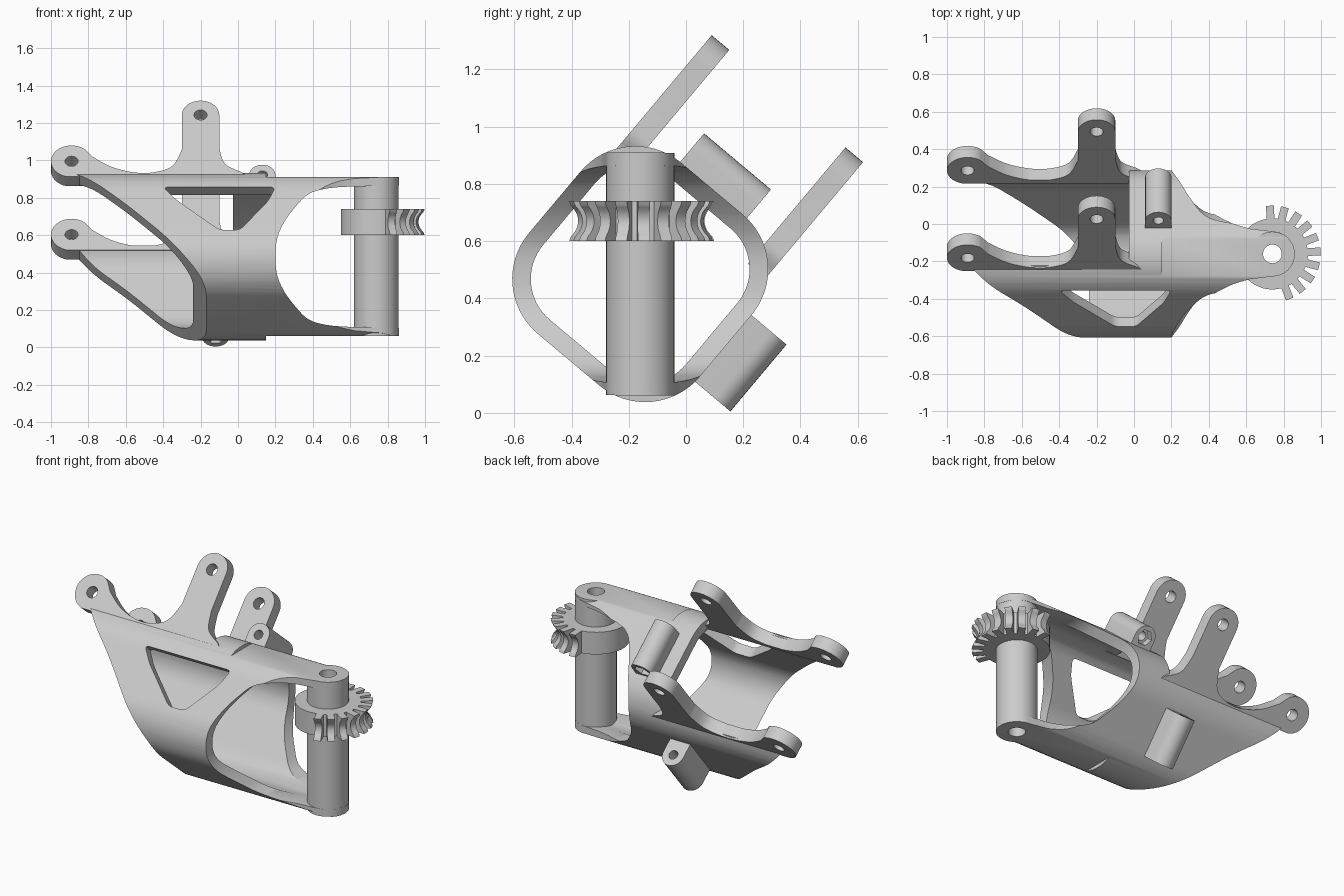
import bpy, bmesh
from math import cos, sin, radians, pi
from mathutils import Matrix, Vector

old = bpy.data.objects.get("Cube")
if old:
    bpy.data.objects.remove(old, do_unlink=True)

grey = bpy.data.materials.new("plain_grey")
grey.use_nodes = True
grey.diffuse_color = (0.6, 0.6, 0.6, 1)
grey.node_tree.nodes["Principled BSDF"].inputs["Base Color"].default_value = (0.6, 0.6, 0.6, 1)

# Tilted frame of the shell: X along the tube, U towards the open back, V towards the upper front
X, Y, Z = Vector((1, 0, 0)), Vector((0, 1, 0)), Vector((0, 0, 1))
U = Vector((0, cos(radians(50)), sin(radians(50))))
V = X.cross(U)
CENTRE = Vector((0, -0.16, 0.485))
HINGE = Vector((0.74, -0.16, 0))


def frame(a, b, origin=CENTRE):
    m = Matrix((a, b, a.cross(b))).transposed().to_4x4()
    m.translation = origin
    return m


XU, XV, UV = frame(X, U), frame(X, V), frame(U, V)
PLAN, FRONT = frame(X, Y, Vector((0, -0.16, 0))), frame(X, Z)
SPINDLE = frame(X, Y, HINGE)


def arc(cx, cy, r, start, end, n=16):
    return [(cx + r * cos(radians(start + (end - start) * i / n)),
             cy + r * sin(radians(start + (end - start) * i / n))) for i in range(n + 1)]


def circle(cx, cy, r, n=32):
    return arc(cx, cy, r, 0, 360, n)[:-1]


def spline(pts, n=5):
    # Smooth curve through a few points
    p = [Vector(q) for q in [pts[0]] + pts + [pts[-1]]]
    out = []
    for a, b, c, d in zip(p, p[1:], p[2:], p[3:]):
        for i in range(n):
            t = i / n
            out.append(tuple(0.5 * (2 * b + (c - a) * t + (2 * a - 5 * b + 4 * c - d) * t ** 2
                                    + (3 * b - a - 3 * c + d) * t ** 3)))
    return out + [tuple(pts[-1])]


def rounded(pts, r, n=5):
    # Polygon with its corners rounded
    out = []
    for i, q in enumerate(pts):
        b = Vector(q)
        a = b + (Vector(pts[i - 1]) - b).normalized() * r
        c = b + (Vector(pts[(i + 1) % len(pts)]) - b).normalized() * r
        out += [tuple(a.lerp(b, k / n).lerp(b.lerp(c, k / n), k / n)) for k in range(n + 1)]
    return out


def prism(name, pts, low, high, m):
    # Closed solid with outward faces, whichever way the profile runs
    bm = bmesh.new()
    rings = [[bm.verts.new(m @ Vector((p[0], p[1], h))) for p in pts] for h in (low, high)]
    bm.faces.new(rings[0][::-1])
    bm.faces.new(rings[1])
    for i in range(len(pts)):
        bm.faces.new((rings[0][i - 1], rings[0][i], rings[1][i], rings[1][i - 1]))
    if bm.calc_volume(signed=True) < 0:
        bmesh.ops.reverse_faces(bm, faces=bm.faces)
    mesh = bpy.data.meshes.new(name)
    bm.to_mesh(mesh)
    bm.free()
    ob = bpy.data.objects.new(name, mesh)
    bpy.context.collection.objects.link(ob)
    return ob


def volume(mesh):
    bm = bmesh.new()
    bm.from_mesh(mesh)
    result = bm.calc_volume(signed=True)
    bm.free()
    return result


def cut(ob, pts, low, high, m, mode="DIFFERENCE"):
    # Boolean that moves on to another solver if the solid is lost
    cutter = prism("cutter", pts, low, high, m)
    backup = ob.data.copy()
    before = volume(backup)
    for solver in ("EXACT", "MANIFOLD", "FLOAT"):
        mod = ob.modifiers.new("cut", "BOOLEAN")
        mod.operation, mod.solver, mod.object = mode, solver, cutter
        bpy.context.view_layer.update()
        bpy.context.view_layer.objects.active = ob
        bpy.ops.object.modifier_apply(modifier=mod.name)
        if 0.1 * before < volume(ob.data) < 1.001 * before:
            break
        ob.data = backup.copy()
    bpy.data.objects.remove(cutter, do_unlink=True)


def box(x0, x1, y0, y1):
    return [(x0, y0), (x1, y0), (x1, y1), (x0, y1)]


def rounded_square(half, r):
    k = half - r
    corners = [(k, k, 0), (-k, k, 90), (-k, -k, 180), (k, -k, 270)]
    return [p for x, y, a in corners for p in arc(x, y, r, a, a + 90)]


# Tubular shell
shell = prism("shell", rounded_square(0.39, 0.25), -0.92, 0.9, UV)
cut(shell, rounded_square(0.325, 0.185), -1.2, 1.2, UV)

# Swept end of the shell
sweep = spline([(-0.9, 0.32), (-0.75, 0.18), (-0.58, 0.02), (-0.39, -0.18),
                (-0.29, -0.28), (-0.2, -0.36), (-0.14, -0.42)])
cut(shell, sweep + [(-0.14, -0.7), (-1.4, -0.7), (-1.4, 0.32)], -0.8, 0.8, XU)

# Open back between the brackets
cut(shell, box(-1.3, -0.03, 0.01, 0.7), -0.265, 0.265, XU)
cut(shell, box(-1.35, -0.028, 0.3, 0.75), -0.7, 0.7, XU)

# Fork opening, tapered fork arms and their flat outer faces
half = [(0.2, 0), (0.21, 0.1), (0.25, 0.19), (0.31, 0.27), (0.37, 0.33),
        (0.45, 0.36), (0.6, 0.375), (1.0, 0.38)]
mouth = spline([(x, -z) for x, z in half[:0:-1]] + half)
cut(shell, mouth, -0.8, 0.8, FRONT)
taper = spline([(0.2, 0.5), (0.36, 0.27), (0.5, 0.175), (0.62, 0.135)])
outline = [(-1.3, 0.7), (0.1, 0.7)] + taper + arc(0.74, 0, 0.12, 85, 0)
outline += [(x, -y) for x, y in outline[-2::-1]]
cut(shell, outline, -0.3, 1.3, PLAN, "INTERSECT")
for z0, z1 in ((0.425, 0.6), (-0.6, -0.425)):
    cut(shell, box(0.15, 1.2, z0, z1), -0.8, 0.8, FRONT)

# Window in the upper front wall
window = rounded([(-0.4, 0.16), (0.2, 0.16), (0.16, 0.06), (0.01, -0.14), (-0.1, -0.14), (-0.33, 0.07)], 0.03)
cut(shell, window, 0.2, 0.6, XU)

# Two mirrored bracket plates with a pair of drilled lobes each
bracket = [(-0.86, 0.27)] + arc(-0.89, 0.377, 0.11, 255, 50, 24)
bracket += spline([(-0.78, 0.41), (-0.68, 0.34), (-0.56, 0.3), (-0.45, 0.3), (-0.35, 0.345), (-0.3, 0.46)])
bracket += arc(-0.2, 0.7, 0.1, 180, 0, 20)
bracket += spline([(-0.1, 0.47), (-0.07, 0.36), (0.02, 0.3)]) + [(0.05, 0.27)]
plates = []
for name, v in (("upper_bracket", 0.265), ("lower_bracket", -0.345)):
    plate = prism(name, bracket, v, v + 0.08, XU)
    for x, u in ((-0.89, 0.377), (-0.2, 0.7)):
        cut(plate, circle(x, u, 0.035), v - 0.1, v + 0.2, XU)
    plates.append(plate)

# Bolt lugs with a nut pocket in one end
upper_lug = prism("upper_lug", arc(0.13, 0.45, 0.07, 0, 180) + [(0.06, 0.36), (0.2, 0.36)], -0.16, 0.145, XU)
cut(upper_lug, circle(0.13, 0.45, 0.028), -0.4, 0.4, XU)
cut(upper_lug, circle(0.13, 0.45, 0.048, 6), -0.4, -0.12, XU)
lower_lug = prism("lower_lug", arc(-0.12, -0.48, 0.07, 180, 360) + [(-0.05, -0.36), (-0.19, -0.36)], -0.14, 0.165, XV)
cut(lower_lug, circle(-0.12, -0.48, 0.028), -0.4, 0.4, XV)
cut(lower_lug, circle(-0.12, -0.48, 0.048, 6), 0.125, 0.4, XV)

# Hinge barrel, bored through together with the fork ends
barrel = prism("hinge_barrel", circle(0, 0, 0.119, 48), 0.062, 0.908, SPINDLE)
for ob in (barrel, shell):
    cut(ob, circle(0, 0, 0.05), -0.2, 1.2, SPINDLE)

# Gear sector: a plain hub and teeth with hollowed tips
hub = prism("gear_hub", circle(0, 0, 0.19, 48), 0.6, 0.74, SPINDLE)
cut(hub, circle(0, 0, 0.1), 0.5, 0.9, SPINDLE)
hollow = spline([(0.252, 0.725), (0.232, 0.7), (0.224, 0.67), (0.232, 0.64), (0.252, 0.615)], 3)
tooth = [(0.17, 0.6), (0.17, 0.74), (0.258, 0.74)] + hollow + [(0.258, 0.6)]
teeth = []
for k in range(-4, 6):
    a = radians(18 * k + 3)
    radial = X * cos(a) + Y * sin(a)
    teeth.append(prism("gear_tooth", tooth, -0.021, 0.021, frame(radial, Z, HINGE)))

for ob in [shell, upper_lug, lower_lug, barrel, hub] + plates + teeth:
    ob.data.materials.clear()
    ob.data.materials.append(grey)
    ob.data.polygons.foreach_set("material_index", [0] * len(ob.data.polygons))
    bpy.ops.object.select_all(action="DESELECT")
    ob.select_set(True)
    bpy.context.view_layer.objects.active = ob
    bpy.ops.object.shade_smooth_by_angle(angle=pi / 6)
